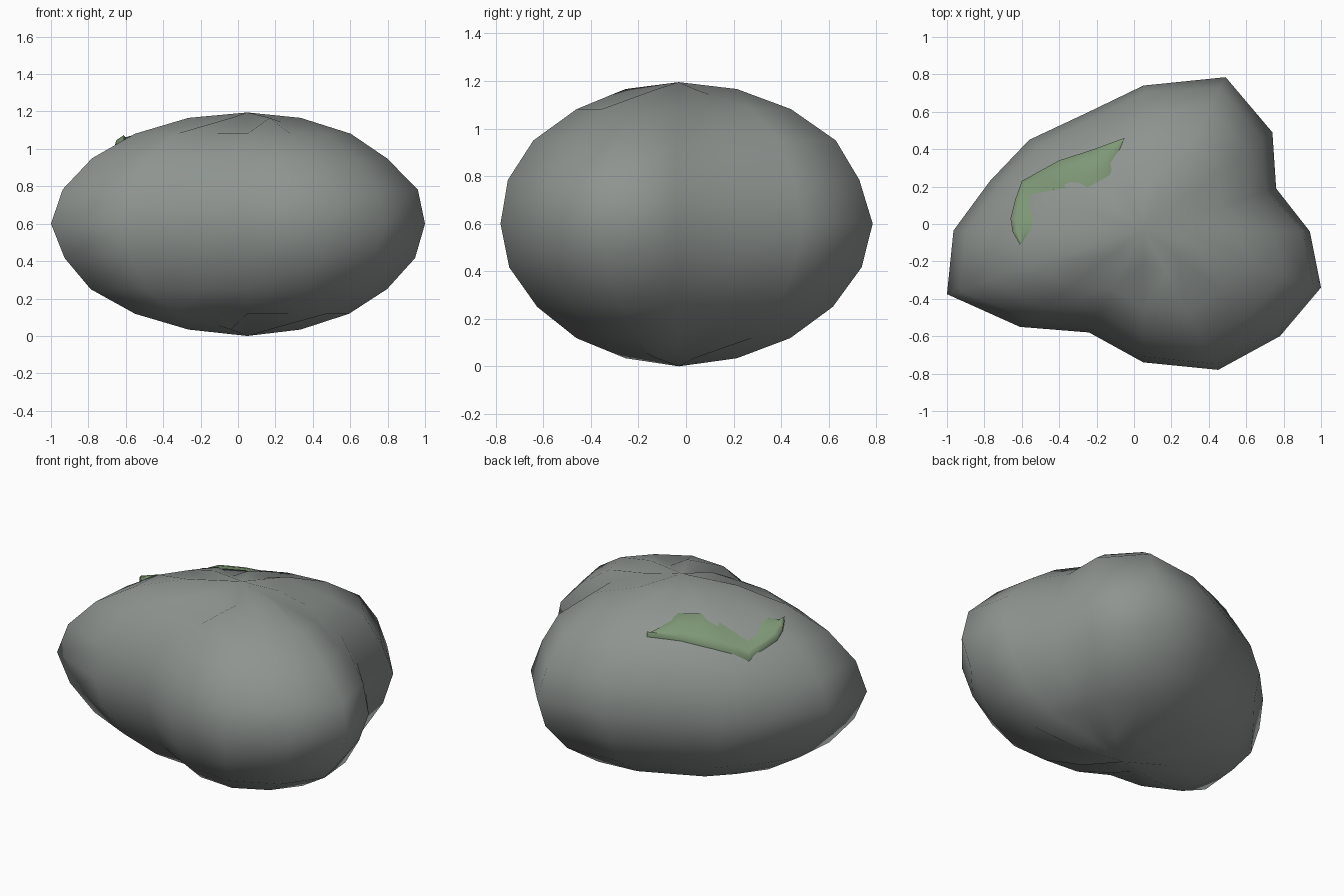
import bpy
import bmesh
import math
import random
from mathutils import Vector
from mathutils.bvhtree import BVHTree

random.seed(4)
cube = bpy.data.objects.get("Cube")
if cube:
    bpy.data.objects.remove(cube)


def material(name, rgb):
    mat = bpy.data.materials.new(name)
    mat.use_nodes = True
    mat.diffuse_color = (*rgb, 1)
    bsdf = next(n for n in mat.node_tree.nodes if n.type == 'BSDF_PRINCIPLED')
    bsdf.inputs["Base Color"].default_value = (*rgb, 1)
    return mat


def finish(bm, name, mat):
    bmesh.ops.recalc_face_normals(bm, faces=bm.faces)
    for face in bm.faces:
        face.smooth = True
    mesh = bpy.data.meshes.new(name)
    bm.to_mesh(mesh)
    mesh.materials.append(mat)
    obj = bpy.data.objects.new(name, mesh)
    bpy.context.collection.objects.link(obj)
    return obj


def bridge(bm, row_a, row_b, closed):
    n = len(row_a)
    for i in range(n if closed else n - 1):
        j = (i + 1) % n
        bm.faces.new((row_a[i], row_a[j], row_b[j], row_b[i]))


# Boulder: lobed outline, shrunk ring by ring towards two pinched poles
CENTRE = Vector((0.05, -0.03, 0.6))
OUTLINE = [(.94, -.04), (.76, .19), (.74, .49), (.49, .785),
           (.05, .74), (-.24, .6), (-.56, .45), (-.77, .23),
           (-.965, -.035), (-1, -.375), (-.61, -.55), (-.24, -.58),
           (.05, -.74), (.45, -.78), (.78, -.6), (1, -.34)]
RINGS = 10

rock = bmesh.new()
rows = []
for k in range(1, RINGS):
    lat = math.pi * (k / RINGS - 0.5)
    pinched = k in (1, RINGS - 1)
    row = []
    for i, (x, y) in enumerate(OUTLINE):
        grow = 1 if k == RINGS // 2 else random.uniform(0.97, 1.01)
        rise = 0.595 * math.sin(lat)
        if pinched:
            # alternating creases, with one deep notch at the front
            grow = 0.97 if i % 2 else 0.8
            rise *= 0.88 if i == 12 else (1.0 if i % 2 else 0.96)
        reach = math.cos(lat) * grow
        row.append(rock.verts.new((CENTRE.x + (x - CENTRE.x) * reach,
                                   CENTRE.y + (y - CENTRE.y) * reach,
                                   CENTRE.z + rise)))
    rows.append(row)
for a, b in zip(rows, rows[1:]):
    bridge(rock, a, b, True)
for row, z in ((rows[0], 0.0), (rows[-1], 1.195)):
    pole = rock.verts.new((CENTRE.x, CENTRE.y, z))
    for i in range(len(row)):
        rock.faces.new((row[i], row[(i + 1) % len(row)], pole))
bmesh.ops.recalc_face_normals(rock, faces=rock.faces)
surface = BVHTree.FromBMesh(rock)
finish(rock, "boulder", material("grey stone", (0.27, 0.295, 0.28)))


# Moss: a curved strip hugging the upper back right of the boulder
OUTER = [(-.61, -.11), (-.65, -.04), (-.66, .03), (-.635, .13), (-.6, .23),
         (-.5, .285), (-.4, .34), (-.23, .395), (-.05, .46)]
INNER = [(-.6, -.1), (-.55, -.03), (-.54, .03), (-.56, .1), (-.55, .16),
         (-.38, .19), (-.24, .2), (-.13, .26), (-.06, .44)]
STEPS = 4


def on_rock(x, y, lift):
    hit, normal, _, _ = surface.ray_cast(Vector((x, y, 3)), Vector((0, 0, -1)))
    return Vector((x, y, hit.z + lift))


moss = bmesh.new()
strips = []
for s in range(STEPS + 1):
    t = s / STEPS
    row = []
    for (ox, oy), (ix, iy) in zip(OUTER, INNER):
        lift = 0.028 * (1 - t) + 0.006
        row.append(moss.verts.new(on_rock(ox + (ix - ox) * t,
                                          oy + (iy - oy) * t, lift)))
    strips.append(row)
# underside lip tucked into the stone
lip = [moss.verts.new(on_rock(ox * 0.96 + ix * 0.04, oy * 0.96 + iy * 0.04, -0.02))
       for (ox, oy), (ix, iy) in zip(OUTER, INNER)]
for a, b in zip([lip] + strips, strips):
    bridge(moss, a, b, False)
finish(moss, "moss_patch", material("moss green", (0.21, 0.31, 0.18)))
